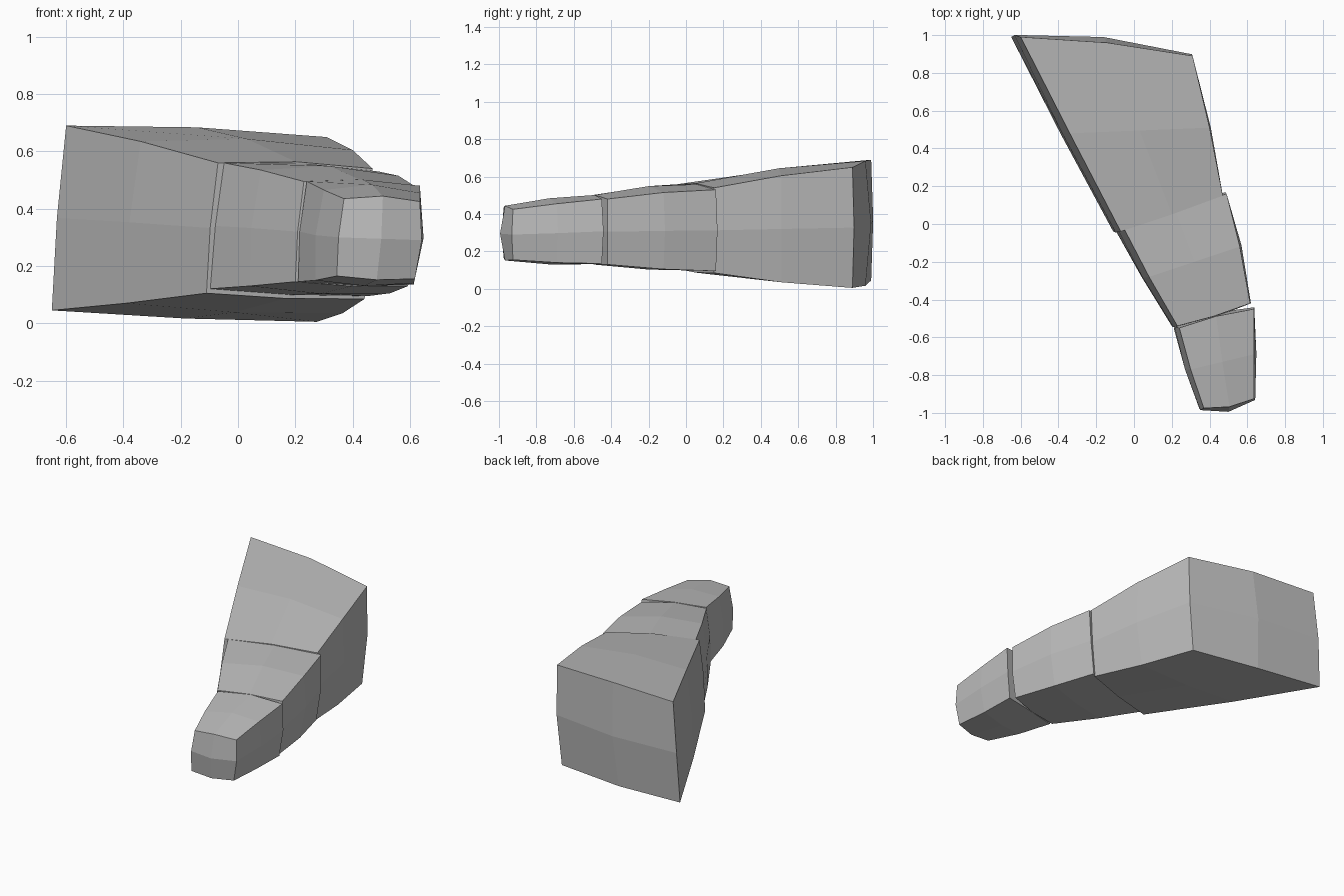
import bpy
import bmesh
from mathutils import Vector

cube = bpy.data.objects.get("Cube")
if cube:
    bpy.data.objects.remove(cube, do_unlink=True)

grey = bpy.data.materials.new("plain grey")
grey.use_nodes = True
colour = (0.5, 0.5, 0.5, 1)
grey.diffuse_color = colour
grey.node_tree.nodes["Principled BSDF"].inputs["Base Color"].default_value = colour


def section(right, left, right_base, left_base, lean, bulge, end, cap):
    """Eight points around a bowed four-sided section, and its centre."""
    right_top, left_top = Vector(right), Vector(left)
    right_low = Vector((right[0] - lean, right[1], right_base))
    left_low = Vector((left[0] - lean * 0.7, left[1], left_base))
    outward = right_top - left_top
    outward.z = 0
    outward.normalize()
    # Horizontal direction from the tip towards the root
    along = Vector((-outward.y, outward.x, 0))
    if along.y < 0:
        along.negate()
    push = along * end * cap
    up = Vector((0, 0, bulge))
    ring = [
        right_top,
        (right_top + left_top) / 2 + up + push * 0.4,
        left_top,
        (left_top + left_low) / 2 - outward * bulge + push * 0.2,
        left_low,
        (left_low + right_low) / 2 - up * 0.6 + push * 0.4,
        right_low,
        (right_low + right_top) / 2 + outward * bulge * 0.6 + push * 0.2,
    ]
    centre = (right_top + left_top + right_low + left_low) / 4 + push
    return ring, centre


def bowed_block(name, stations, root_cap, tip_cap):
    """Bridge three sections and close both ends with faceted caps."""
    bm = bmesh.new()
    rings, centres = [], []
    for i, station in enumerate(stations):
        bulge = 0.024 if i == 1 else 0.014
        end = (1, 0, -1)[i]
        cap = (root_cap, 0, tip_cap)[i]
        ring, centre = section(*station, bulge, end, cap)
        rings.append([bm.verts.new(p) for p in ring])
        centres.append(centre)
    count = len(rings[0])
    for a, b in zip(rings, rings[1:]):
        for i in range(count):
            j = (i + 1) % count
            bm.faces.new((a[i], a[j], b[j], b[i]))
    for ring, centre in ((rings[0], centres[0]), (rings[-1], centres[-1])):
        middle = bm.verts.new(centre)
        for i in range(0, count, 2):
            bm.faces.new((ring[i - 1], ring[i], ring[i + 1], middle))
    bmesh.ops.recalc_face_normals(bm, faces=bm.faces)
    mesh = bpy.data.meshes.new(name)
    bm.to_mesh(mesh)
    bm.free()
    mesh.materials.append(grey)
    obj = bpy.data.objects.new(name, mesh)
    bpy.context.collection.objects.link(obj)
    return obj


# Each station: right top corner, left top corner, right and left base height, lean
bowed_block("root_segment", [
    ((-0.60, 0.99, 0.69), (0.31, 0.89, 0.65), 0.045, 0.005, 0.05),
    ((-0.34, 0.48, 0.635), (0.40, 0.51, 0.605), 0.07, 0.035, 0.05),
    ((-0.07, -0.04, 0.56), (0.47, 0.15, 0.54), 0.105, 0.085, 0.04),
], 0.05, 0.01)

bowed_block("middle_segment", [
    ((-0.05, -0.03, 0.56), (0.49, 0.16, 0.53), 0.12, 0.095, 0.05),
    ((0.08, -0.28, 0.535), (0.56, -0.12, 0.515), 0.13, 0.105, 0.04),
    ((0.23, -0.54, 0.495), (0.615, -0.42, 0.48), 0.145, 0.13, 0.03),
], 0.02, 0.02)

bowed_block("tip_segment", [
    ((0.24, -0.55, 0.495), (0.635, -0.45, 0.48), 0.145, 0.135, 0.03),
    ((0.30, -0.77, 0.465), (0.635, -0.69, 0.455), 0.15, 0.14, 0.03),
    ((0.37, -0.975, 0.435), (0.635, -0.925, 0.425), 0.165, 0.155, 0.025),
], 0.03, 0.045)
